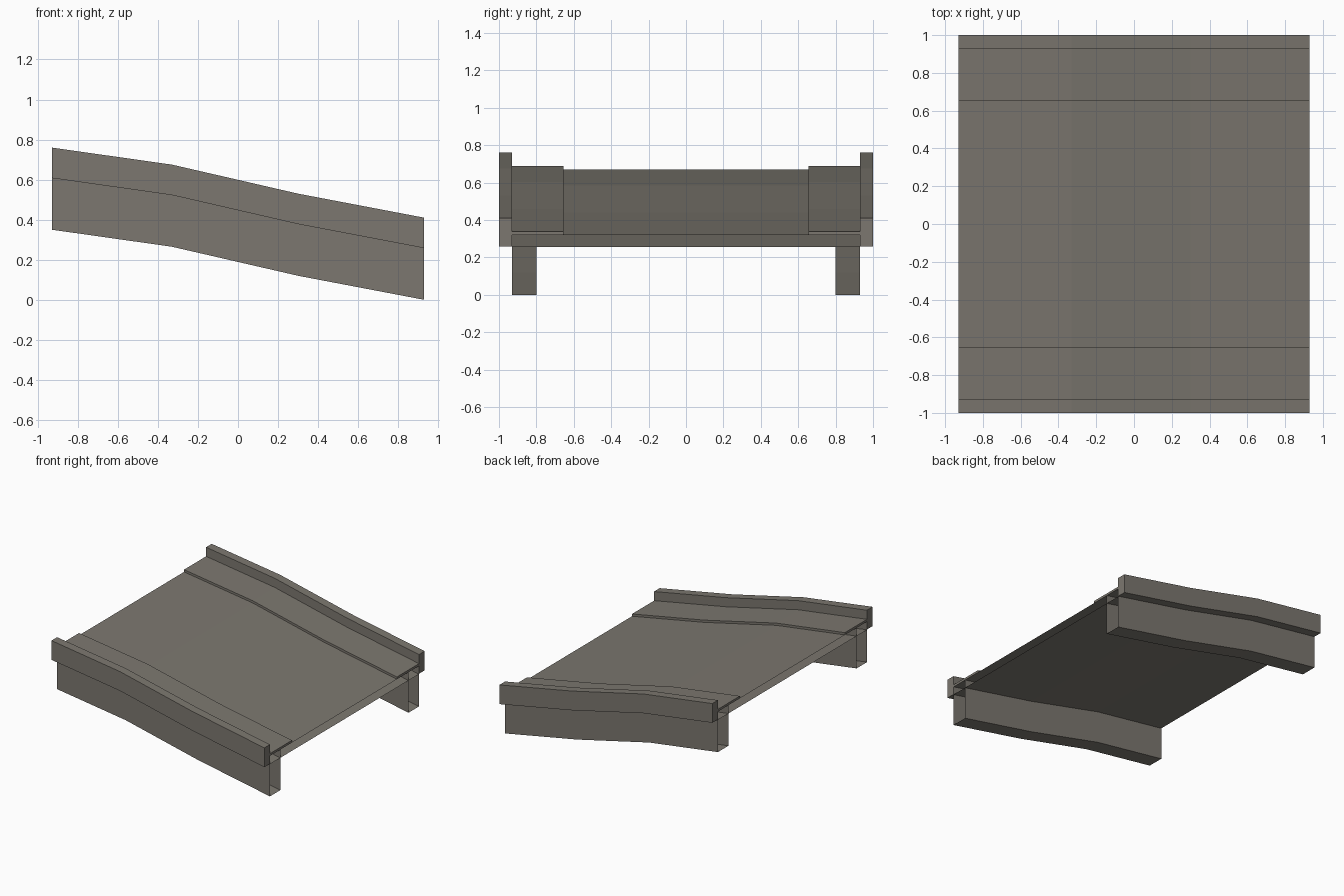
import bpy

if "Cube" in bpy.data.objects:
    bpy.data.objects.remove(bpy.data.objects["Cube"])

# Top line of the parapets along the ramp: (x, z)
PATH = [(-0.93, 0.76), (-0.33, 0.675), (0.30, 0.53), (0.93, 0.41)]

concrete = bpy.data.materials.new("grey concrete")
concrete.diffuse_color = (0.20, 0.185, 0.16, 1)
concrete.use_nodes = True
concrete.node_tree.nodes["Principled BSDF"].inputs["Base Color"].default_value = concrete.diffuse_color


def sweep(name, y0, y1, drop_top, drop_bottom, capped):
    """Sweep a box section along the ramp; drops are measured below the parapet top."""
    section = [(y0, drop_bottom), (y1, drop_bottom), (y1, drop_top), (y0, drop_top)]
    verts = [(x, y, z - d) for x, z in PATH for y, d in section]
    faces = []
    for i in range(len(PATH) - 1):
        a, b = i * 4, i * 4 + 4
        for k in range(4):
            n = (k + 1) % 4
            faces.append((a + k, b + k, b + n, a + n))
    if capped:
        last = (len(PATH) - 1) * 4
        faces += [(0, 1, 2, 3), (last + 3, last + 2, last + 1, last)]
    mesh = bpy.data.meshes.new(name)
    mesh.from_pydata(verts, [], [tuple(reversed(f)) for f in faces])
    mesh.materials.append(concrete)
    obj = bpy.data.objects.new(name, mesh)
    bpy.context.collection.objects.link(obj)
    return obj


# Road slab
sweep("road_deck", -0.93, 0.93, 0.09, 0.155, False)

# Mirrored side parts: parapet, raised walkway and hollow girder
for side, s in (("front", -1), ("back", 1)):
    for part, a, b, top, bottom, capped in (
            ("parapet", 0.93, 1.0, 0.0, 0.152, True),
            ("walkway", 0.655, 0.93, 0.072, 0.09, True),
            ("girder", 0.80, 0.93, 0.09, 0.41, False)):
        lo, hi = sorted((s * a, s * b))
        sweep(f"{side}_{part}", lo, hi, top, bottom, capped)
